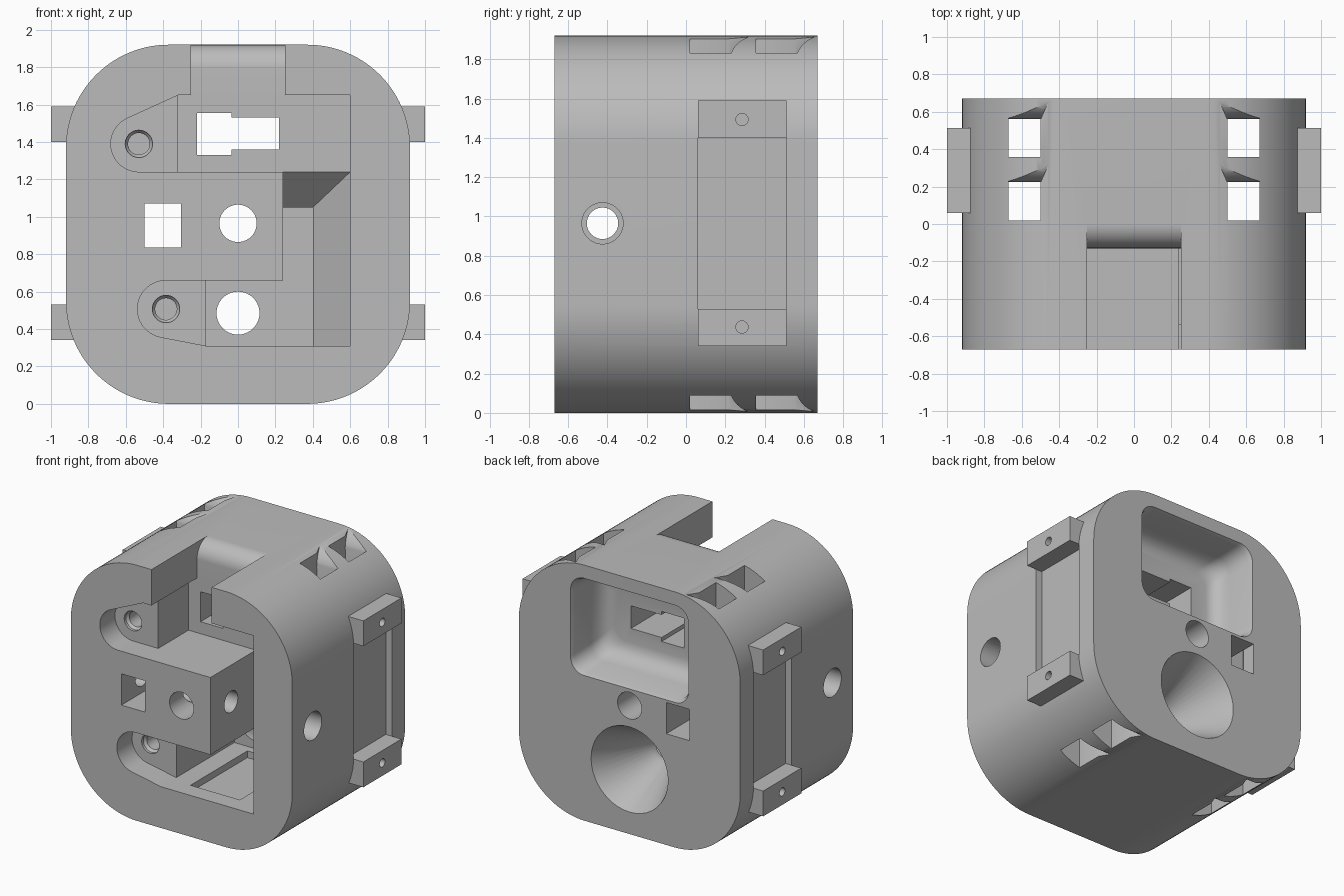
import bpy, bmesh, math

cube = bpy.data.objects.get("Cube")
if cube:
    bpy.data.objects.remove(cube, do_unlink=True)

TOP, FRONT, BACK = 1.92, -0.67, 0.67
cutters = []


# ---------- helpers ----------
def loft(name, rings):
    """Closed solid skinned through rings of 3D points."""
    bm = bmesh.new()
    loops = [[bm.verts.new(p) for p in ring] for ring in rings]
    n = len(loops[0])
    for a, b in zip(loops, loops[1:]):
        for i in range(n):
            j = (i + 1) % n
            bm.faces.new((a[i], a[j], b[j], b[i]))
    bm.faces.new(loops[0])
    bm.faces.new(loops[-1])
    bmesh.ops.recalc_face_normals(bm, faces=bm.faces)
    mesh = bpy.data.meshes.new(name)
    bm.to_mesh(mesh)
    bm.free()
    ob = bpy.data.objects.new(name, mesh)
    bpy.context.scene.collection.objects.link(ob)
    return ob


def cut(name, rings):
    ob = loft(name, rings)
    ob.hide_render = True
    cutters.append(ob)


def at_y(pts, y):
    return [(a, y, b) for a, b in pts]


def at_x(pts, x):
    return [(x, a, b) for a, b in pts]


def arc(cx, cz, r, a0, a1, n=16):
    angles = [math.radians(a0 + (a1 - a0) * i / n) for i in range(n + 1)]
    return [(cx + r * math.cos(a), cz + r * math.sin(a)) for a in angles]


def disc(cx, cz, r):
    return arc(cx, cz, r, 0, 360, 40)[:-1]


def rect(x0, x1, z0, z1):
    return [(x0, z0), (x1, z0), (x1, z1), (x0, z1)]


def round_rect(x0, x1, z0, z1, r, n=20):
    return (arc(x1 - r, z1 - r, r, 0, 90, n) + arc(x0 + r, z1 - r, r, 90, 180, n)
            + arc(x0 + r, z0 + r, r, 180, 270, n) + arc(x1 - r, z0 + r, r, 270, 360, n))


def cut_y(name, pts, y0, y1):
    cut(name, [at_y(pts, y0), at_y(pts, y1)])


def cut_x(name, pts, x0, x1):
    cut(name, [at_x(pts, x0), at_x(pts, x1)])


# ---------- body and side lugs ----------
shell = round_rect(-0.92, 0.92, 0, TOP, 0.55, 28)
body = loft("housing", [at_y(shell, FRONT), at_y(shell, BACK)])
lugs = []
for s in (-1, 1):
    cut_x("side_recess", rect(0.06, 0.512, 0.45, 1.5), s * 0.87, s * 1.1)
    for z0 in (0.34, 1.4):
        lug = rect(0.06, 0.512, z0, z0 + 0.19)
        lugs.append(loft("lug", [at_x(lug, s * 0.8), at_x(lug, s)]))

# ---------- front cavities ----------
cut_y("upper_bay", rect(-0.32, 0.6, 1.24, 1.65), -0.8, -0.13)
cut_y("upper_lobe", arc(-0.53, 1.39, 0.15, 111, 270) + [(-0.3, 1.24), (-0.3, 1.65), (-0.32, 1.65)],
      -0.8, -0.49)
cut_y("lower_bay", rect(-0.17, 0.3, 0.31, 0.66), -0.8, 0.2)
cut_y("lower_lobe", arc(-0.385, 0.507, 0.153, 90, 259) + [(-0.17, 0.31), (-0.15, 0.31), (-0.15, 0.66)],
      -0.8, -0.49)
cut("side_bay", [at_y(rect(0.24, x, 0.31, z), y) for x, z, y in
                 ((0.6, 1.3, -0.8), (0.6, 1.3, -0.135), (0.6, 1.24, -0.13),
                  (0.4, 1.05, 0.06), (0.4, 1.05, 0.2))])
cut("floor_recess", [[(x, y, z) for x, y in rect(-0.02, 0.39, -0.535, 0.14)] for z in (0.26, 0.4)])
for x, z in ((-0.53, 1.39), (-0.385, 0.507)):
    cut("screw_hole", [at_y(disc(x, z, r), y) for r, y in
                       ((0.073, -0.6), (0.073, -0.47), (0.058, -0.45), (0.058, -0.25))])

# ---------- top notch with rounded rear edge ----------
notch = [(-0.8, 1.45), (-0.13, 1.45)] + arc(0, TOP - 0.13, 0.13, 180, 90) + [(0, 2.1), (-0.8, 2.1)]
cut_x("top_notch", notch, -0.25, 0.25)

# ---------- rear pocket, funnel and through holes ----------
rings = []
for y, inset in ((0.8, 0), (0.67, 0), (0.64, 0.012), (0.47, 0.03), (0.41, 0.045),
                 (0.37, 0.07), (0.348, 0.1), (0.34, 0.135)):
    low = 1.09 + inset * 1.2
    rings.append(at_y(round_rect(-0.49 + inset, 0.49 - inset, low, 1.82 - inset, 0.11, 10), y))
cut("rear_pocket", rings)
cut("funnel", [at_y(disc(0, 0.485, r), y) for r, y in
               ((0.335, 0.7), (0.32, 0.67), (0.115, 0.25), (0.115, 0.1))])
cut_y("plug_wide", rect(-0.22, -0.035, 1.33, 1.555), -0.3, 0.5)
cut_y("plug_narrow", rect(-0.1, 0.22, 1.36, 1.53), -0.3, 0.5)
cut_y("centre_bore", disc(0, 0.965, 0.1), -0.8, 0.8)
cut_y("square_hole", rect(-0.5, -0.305, 0.835, 1.07), -0.8, 0.8)

# ---------- side bores ----------
cut_x("cross_bore", disc(-0.425, 0.965, 0.08), -1.1, 1.1)
for s in (-1, 1):
    cut_x("wall_bore", disc(-0.425, 0.965, 0.105), s * 0.58, s * 1.1)
    for z in (0.437, 1.493):
        cut_x("lug_hole", disc(0.285, z, 0.031), s * 0.8, s * 1.1)

# ---------- strap slots with rounded flares at both ends ----------
for s in (-1, 1):
    for y0 in (0.02, 0.357):
        cut("strap_slot", [[(s * x, y, z) for x, y in rect(0.5, 0.67, y0, y0 + 0.205)]
                           for z in (-0.1, 2.1)])
        flare = [(y0 + 0.1, 1.78)] + arc(y0 + 0.34, 1.78, 0.14, 180, 90, 12)
        flare += [(y0 + 0.34, 2.1), (y0 + 0.1, 2.1)]
        for flip in (False, True):
            pts = [(y, TOP - z if flip else z) for y, z in flare]
            inner = [(s * (0.5 - 0.43 * (y - y0 - 0.2)), y, z) for y, z in pts]
            cut("strap_flare", [inner, at_x(pts, s * 0.67)])

# ---------- combine: recesses first, then lugs, then remaining cuts ----------
recesses = [c for c in cutters if c.name.startswith("side_recess")]
others = [c for c in cutters if c not in recesses]
for tools, op in ((recesses, 'DIFFERENCE'), (lugs, 'UNION'), (others, 'DIFFERENCE')):
    for tool in tools:
        mod = body.modifiers.new(tool.name, 'BOOLEAN')
        mod.operation = op
        mod.solver = 'EXACT'
        mod.object = tool
bpy.context.view_layer.update()
final = bpy.data.meshes.new_from_object(body.evaluated_get(bpy.context.evaluated_depsgraph_get()))
body.modifiers.clear()
body.data = final
for tool in cutters + lugs:
    bpy.data.objects.remove(tool, do_unlink=True)

# ---------- material and shading ----------
grey = bpy.data.materials.new("plain_grey")
grey.use_nodes = True
colour = (0.5, 0.5, 0.5, 1)
grey.diffuse_color = colour
grey.node_tree.nodes["Principled BSDF"].inputs["Base Color"].default_value = colour
final.materials.clear()
final.materials.append(grey)
for p in final.polygons:
    p.material_index = 0
bpy.ops.object.select_all(action='DESELECT')
body.select_set(True)
bpy.context.view_layer.objects.active = body
bpy.ops.object.shade_smooth_by_angle(angle=math.radians(30))
